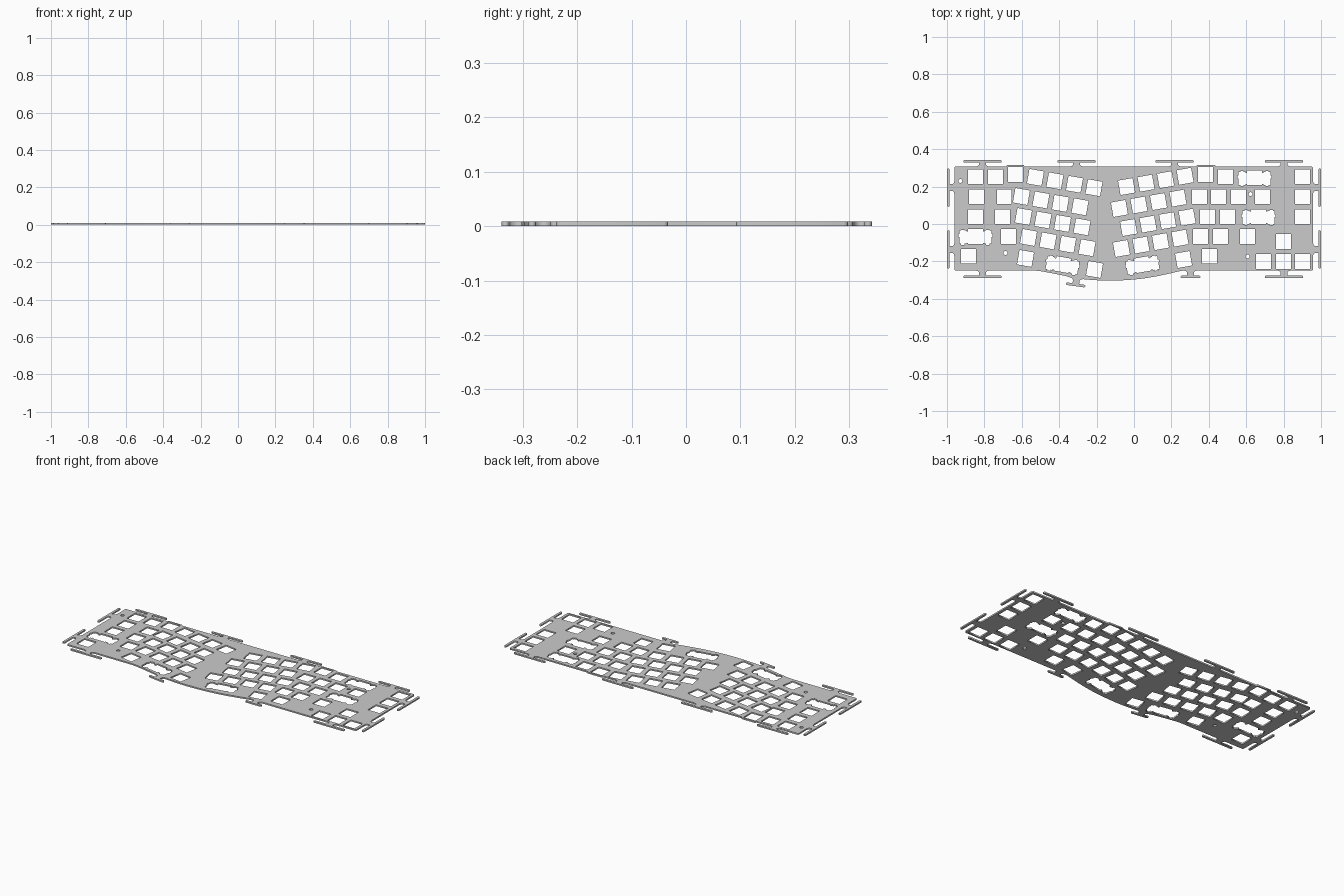
import bpy
from math import cos, sin, radians, pi

THICK = 0.0085
MM = 0.00562          # one millimetre of the real part in model units
PITCH = 0.106
TILT = 10

curve = bpy.data.curves.new("switch_plate", 'CURVE')
curve.dimensions = '2D'
curve.fill_mode = 'BOTH'
curve.extrude = THICK / 2


def loop(points):
    s = curve.splines.new('POLY')
    s.points.add(len(points) - 1)
    for p, (x, y) in zip(s.points, points):
        p.co = (x, y, 0, 1)
    s.use_cyclic_u = True


def place(points, cx, cy, deg=0):
    c, s = cos(radians(deg)), sin(radians(deg))
    return [(cx + x * c - y * s, cy + x * s + y * c) for x, y in points]


def tab(cx, cy, deg, half=0.103, depth=0.041):
    """T-shaped mounting tab, traversed along the plate edge."""
    inner, r = depth - 0.014, 0.007
    left = [(-0.036, 0), (-0.024, -0.003), (-0.018, -0.010),
            (-0.018, -inner), (r - half, -inner)]
    left += [(r - half - r * sin(a), -inner - r + r * cos(a))
             for a in (pi / 4, pi / 2, 3 * pi / 4, pi)]
    return place(left + [(-x, y) for x, y in reversed(left)], cx, cy, deg)


# Outer outline, counter-clockwise from the lower left corner
L, R, T, B = -0.960, 0.957, 0.307, -0.249
outline = [(L, B + 0.005), (L + 0.005, B)]
outline += tab(-0.81, B, 0)
outline += [(-0.53, B), (-0.50, -0.252), (-0.45, -0.261), (-0.37, -0.277)]
outline += tab(-0.307, -0.290, -8, 0.053, 0.043)
outline += [(-0.24, -0.298), (-0.18, -0.302), (-0.12, -0.303), (-0.06, -0.301),
            (0, -0.297), (0.06, -0.290), (0.12, -0.280), (0.19, -0.265),
            (0.24, -0.253), (0.262, B)]
outline += tab(0.302, B, 0, 0.053)
outline += tab(0.802, B, 0)
outline += [(R - 0.005, B), (R, B + 0.005)]
for y in (-0.136, 0.195):
    outline += tab(R, y, 90, depth=1 - R)
outline += [(R, T - 0.005), (R - 0.005, T)]
outline += tab(0.802, T, 180, depth=0.035)
outline += [(0.436, T), (0.434, 0.315), (0.336, 0.315), (0.334, T)]
for x in (0.217, -0.307):
    outline += tab(x, T, 180, depth=0.035)
outline += [(-0.586, T), (-0.588, 0.315), (-0.680, 0.315), (-0.682, T)]
outline += tab(-0.81, T, 180, depth=0.035)
outline += [(L + 0.005, T), (L, T - 0.005)]
for y in (0.195, -0.136):
    outline += tab(L, y, 270, depth=1 + L)
loop(outline)

# Key openings: plain square, and wide one with stabiliser pockets
h = 7 * MM
SQUARE = [(-h, -h), (h, -h), (h, h), (-h, h)]
half = [(7, 7), (7, 4.73), (8.57, 4.73), (8.57, 5.53), (10.3, 5.53),
        (10.3, 6.45), (13.5, 6.45), (13.5, 5.53), (15.22, 5.53), (15.22, 2.3),
        (16.1, 2.3), (16.1, -0.5), (15.22, -0.5), (15.22, -6.77),
        (13.5, -6.77), (13.5, -7.97), (10.3, -7.97), (10.3, -6.77),
        (8.57, -6.77), (8.57, -5.97), (7, -5.97), (7, -7)]
WIDE = [(x * MM, y * MM) for x, y in half + [(-x, y) for x, y in reversed(half)]]

# Straight keys, row by row
rows = {
    0.265: (-0.634, 0.382),
    0.252: (-0.848, -0.741, 0.489, 0.901),
    0.146: (-0.842, -0.693, 0.350, 0.452, 0.559, 0.687, 0.901),
    0.039: (-0.848, -0.703, 0.393, 0.500, 0.901),
    -0.067: (-0.671, 0.356, 0.463, 0.607),
    -0.094: (0.799,),
    -0.172: (-0.885, 0.404),
    -0.200: (0.692, 0.799, 0.901),
}
for y, xs in rows.items():
    for x in xs:
        loop(place(SQUARE, x, y))

# Tilted key blocks: first key of each row of four
for deg, starts in (
        (-TILT, [(-0.527, 0.249), (-0.602, 0.147), (-0.591, 0.040), (-0.564, -0.072)]),
        (TILT, [(-0.040, 0.200), (-0.078, 0.083), (-0.029, -0.019), (-0.067, -0.131)])):
    dx, dy = PITCH * cos(radians(deg)), PITCH * sin(radians(deg))
    for x, y in starts:
        for i in range(4):
            loop(place(SQUARE, x + i * dx, y + i * dy, deg))

# Tilted bottom-row keys
for x, y, deg in ((-0.580, -0.184, -TILT), (-0.211, -0.243, -TILT), (0.265, -0.190, TILT)):
    loop(place(SQUARE, x, y, deg))

# Wide keys
for x, y, deg in ((0.644, 0.247, 0), (0.666, 0.039, 0), (-0.848, -0.067, 0),
                  (-0.382, -0.217, -TILT), (0.045, -0.217, TILT)):
    loop(place(WIDE, x, y, deg))

# Screw holes
for x, y in ((-0.928, 0.230), (-0.687, -0.155), (0.623, 0.160), (0.607, -0.174)):
    loop([(x + 0.0105 * cos(i * pi / 8), y + 0.0105 * sin(i * pi / 8)) for i in range(16)])

# Turn the filled curve into a mesh plate
plate = bpy.data.objects.new("switch_plate", curve)
bpy.context.collection.objects.link(plate)
plate.location.z = THICK / 2
bpy.context.view_layer.objects.active = plate
plate.select_set(True)
bpy.ops.object.convert(target='MESH')
